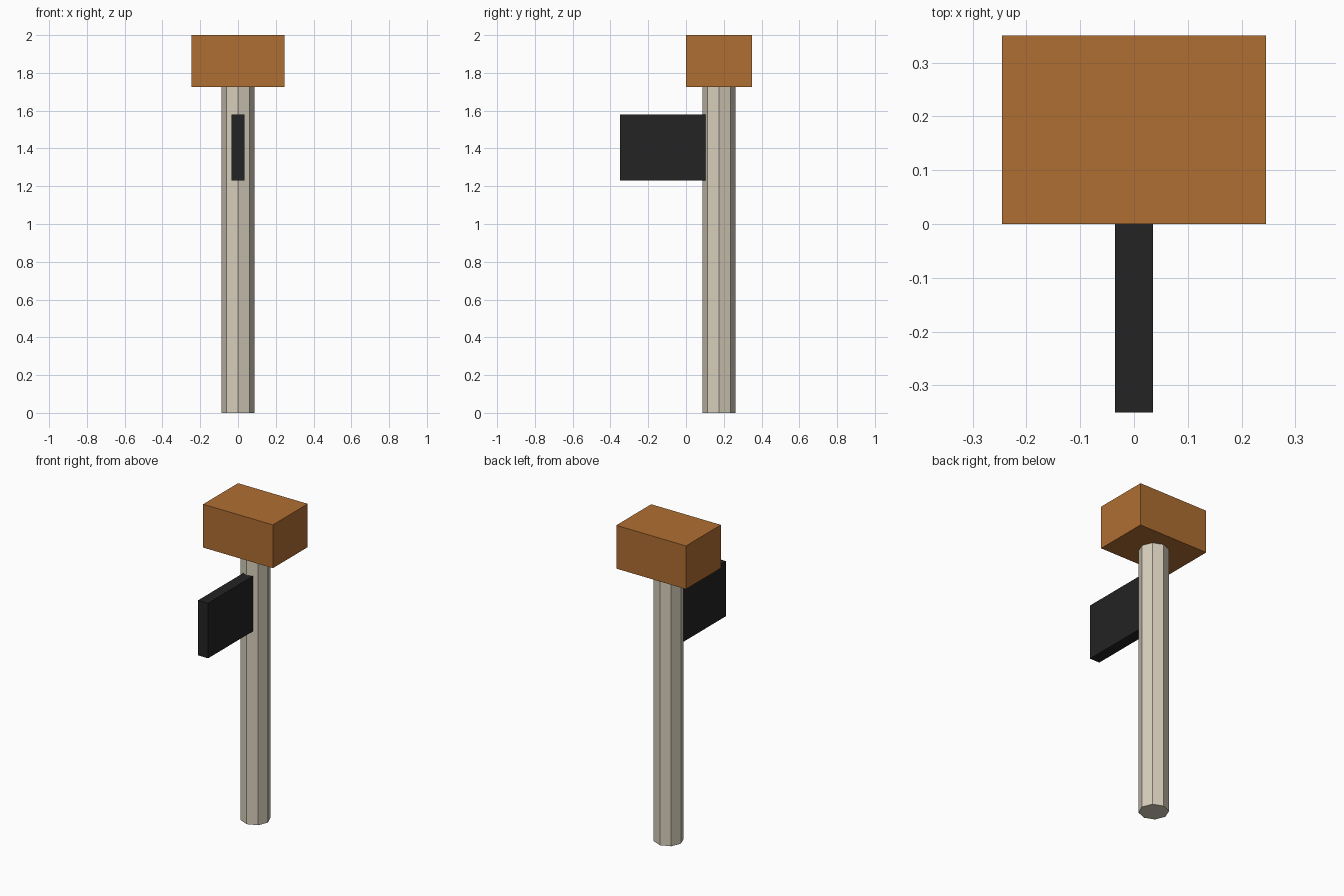
import bpy

if "Cube" in bpy.data.objects:
    bpy.data.objects.remove(bpy.data.objects["Cube"])


def material(name, rgb):
    mat = bpy.data.materials.new(name)
    mat.diffuse_color = (*rgb, 1.0)
    mat.use_nodes = True
    mat.node_tree.nodes["Principled BSDF"].inputs["Base Color"].default_value = mat.diffuse_color
    return mat


def box(name, low, high, mat):
    """Axis-aligned box between two corners."""
    centre = [(a + b) / 2 for a, b in zip(low, high)]
    size = [b - a for a, b in zip(low, high)]
    bpy.ops.mesh.primitive_cube_add(size=1, location=centre)
    obj = bpy.context.object
    obj.name = name
    obj.scale = size
    bpy.ops.object.transform_apply(location=False, rotation=False, scale=True)
    obj.data.materials.append(mat)
    return obj


wood = material("orange_brown", (0.43, 0.156, 0.032))
dark = material("near_black", (0.017, 0.017, 0.017))
pale = material("pale_cream", (0.68, 0.62, 0.50))

HEAD_BASE = 1.725
POLE_Y = 0.175

# Octagonal pole, one corner facing the front
bpy.ops.mesh.primitive_cylinder_add(vertices=8, radius=0.0875, depth=HEAD_BASE,
                                    location=(0, POLE_Y, HEAD_BASE / 2))
pole = bpy.context.object
pole.name = "pole"
pole.data.materials.append(pale)

# Block on top of the pole
box("head_block", (-0.245, 0.0, HEAD_BASE), (0.245, 0.35, 2.0), wood)

# Thin plate projecting forward, set into the pole
box("front_plate", (-0.035, -0.35, 1.23), (0.035, 0.105, 1.58), dark)
